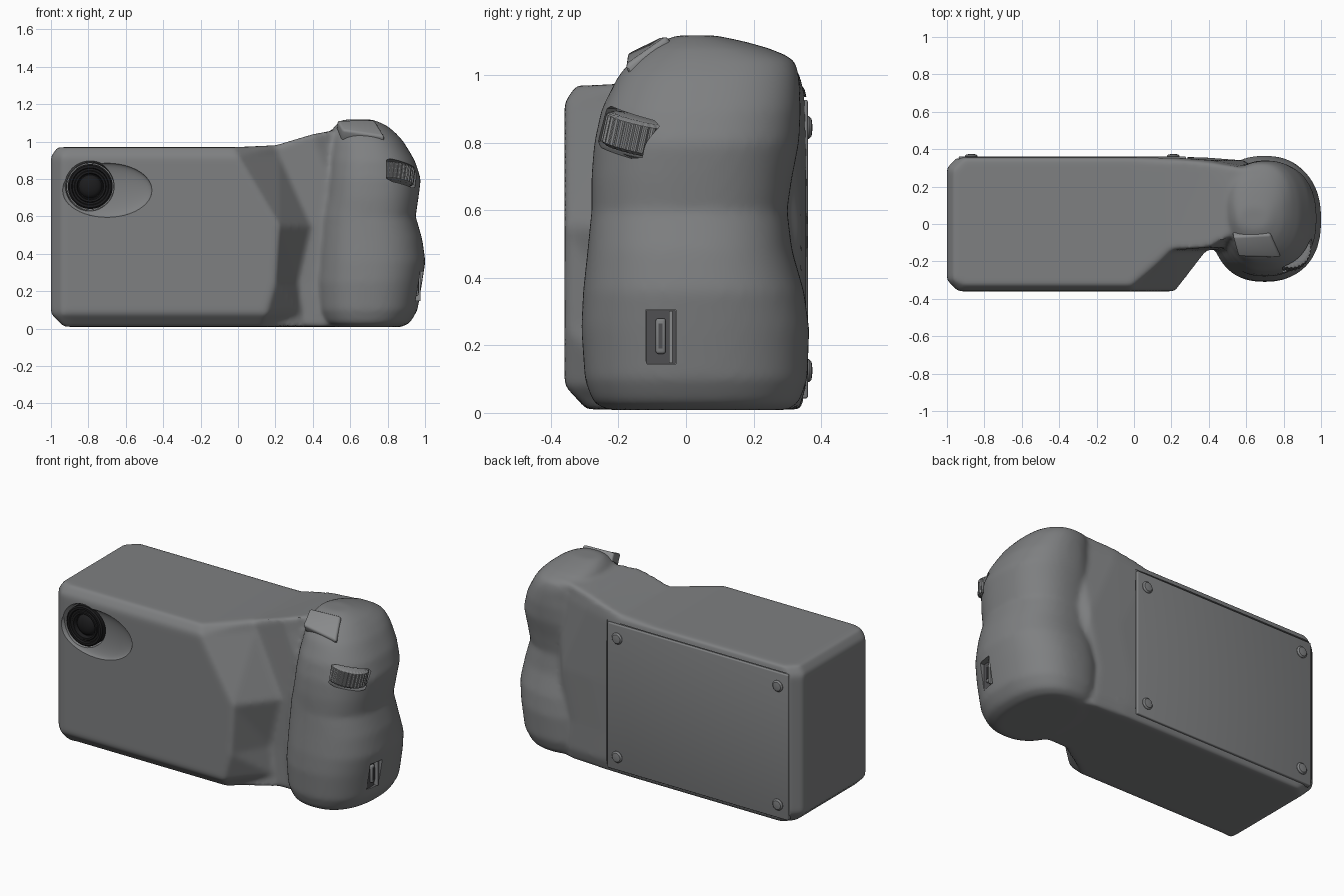
import bpy, bmesh, math
from mathutils import Vector, Matrix

old = bpy.data.objects.get("Cube")
if old:
    bpy.data.objects.remove(old)


def material(name, r, g, b):
    m = bpy.data.materials.new(name)
    m.use_nodes = True
    m.diffuse_color = (r, g, b, 1)
    m.node_tree.nodes["Principled BSDF"].inputs["Base Color"].default_value = (r, g, b, 1)
    return m


GREY = material("body grey", .21, .215, .22)
LIGHT = material("button grey", .25, .255, .26)
DARK = material("port dark grey", .08, .08, .085)
BLACK = material("lens black", .012, .012, .013)


def finish(bm, name, mat, angle=35, bevel=0):
    bmesh.ops.recalc_face_normals(bm, faces=bm.faces)
    if bevel:
        bmesh.ops.bevel(bm, geom=bm.edges[:], offset=bevel, segments=3,
                        profile=.5, affect='EDGES')
    me = bpy.data.meshes.new(name)
    bm.to_mesh(me)
    bm.free()
    shade(me, angle)
    ob = bpy.data.objects.new(name, me)
    bpy.context.scene.collection.objects.link(ob)
    if mat:
        me.materials.append(mat)
    return ob


def shade(me, angle):
    me.polygons.foreach_set("use_smooth", [True] * len(me.polygons))
    me.set_sharp_from_angle(angle=math.radians(angle))


def box(name, lo, hi, mat, bevel=0):
    bm = bmesh.new()
    bmesh.ops.create_cube(bm, size=1)
    lo, hi = Vector(lo), Vector(hi)
    for v in bm.verts:
        v.co = (lo + hi) / 2 + v.co * (hi - lo)
    return finish(bm, name, mat, bevel=bevel)


def axes(centre, x, z):
    """Frame with local x and z along the given directions."""
    z = Vector(z).normalized()
    x = Vector(x)
    x = (x - z * x.dot(z)).normalized()
    m = Matrix((x, z.cross(x), z)).transposed().to_4x4()
    m.translation = centre
    return m


def turned(name, profile, frame, mat, sides=48, ribs=0):
    """Closed turned solid; profile holds (radius, height) from low to high."""
    bm = bmesh.new()
    rings = []
    for r, h in profile:
        ring = []
        for i in range(sides):
            a = math.tau * i / sides
            rr = r - (ribs if i % 4 > 1 else 0)
            ring.append(bm.verts.new(frame @ Vector((rr * math.cos(a), rr * math.sin(a), h))))
        rings.append(ring)
    loft(bm, rings)
    bm.faces.new(rings[0])
    bm.faces.new(rings[-1])
    return finish(bm, name, mat)


def loft(bm, rings):
    for a, b in zip(rings, rings[1:]):
        for i in range(len(a)):
            j = (i + 1) % len(a)
            bm.faces.new((a[i], a[j], b[j], b[i]))


def mix(table, z):
    """Row of a table keyed on its first value, blended softly."""
    for a, b in zip(table, table[1:]):
        if z <= b[0]:
            t = (z - a[0]) / (b[0] - a[0])
            return [p + (q - p) * t for p, q in zip(a, b)]
    return list(table[-1])


# Main case with a slanted finger valley and a neck running into the grip
bm = bmesh.new()
LEVELS = [(.01, .07, .13, .36), (.08, 0, .15, .34), (.25, 0, .2, .32), (.55, 0, .22, .39),
          (.92, 0, 0, .22), (.97, .035, -.02, .2)]   # height, inset, bend x, valley x
rings = []
for k, (z, inset, xa, xv) in enumerate(LEVELS):
    front = [(-1 + inset, -.30), (-.94 + inset, -.36 + inset), (xa, -.36 + inset),
             (xv, -.14), (xv + .2, -.125), (.64, 0)]
    back_y = [.30, .36, .36, .355, .34, .30]
    back = [(p[0], y - inset * .3) for p, y in zip(front, back_y)]
    lift = [0, 0, 0, .01, .07, .115]
    gain = {4: .6, 5: 1}.get(k, 0)
    ring = [bm.verts.new((x, y, z + l * gain)) for (x, y), l in zip(front, lift)]
    ring += [bm.verts.new((x, y, z + l * gain * .85)) for (x, y), l in zip(back[::-1], lift[::-1])]
    rings.append(ring)
loft(bm, rings)
for ring in (rings[0], rings[-1]):
    for i in range(5):
        bm.faces.new((ring[i], ring[i + 1], ring[10 - i], ring[11 - i]))
bmesh.ops.triangulate(bm, faces=bm.faces[:])
body = finish(bm, "body_and_grip", GREY)

# Contoured hand grip: height, right x, front y, back y, left x
GRIP = [(.008, .87, -.23, .30, .50), (.03, .92, -.275, .335, .45), (.10, .96, -.30, .36, .42),
        (.25, .985, -.31, .365, .41), (.36, 1.002, -.305, .35, .42), (.48, .985, -.292, .315, .43),
        (.60, .95, -.28, .30, .44), (.70, .965, -.28, .315, .46), (.80, .978, -.272, .335, .47),
        (.90, .945, -.25, .34, .48), (1.0, .885, -.20, .335, .49), (1.05, .84, -.155, .32, .50),
        (1.09, .79, -.10, .22, .52), (1.118, .72, -.03, .09, .56)]
bm = bmesh.new()
bm.from_mesh(body.data)
rings = []
for k in range(61):
    z, xr, yf, yb, xl = mix(GRIP, .008 + 1.11 * k / 60)
    cx, cy, ry = min(.7, (xl + xr) / 2), (yf + yb) / 2, (yb - yf) / 2
    ring = []
    for i in range(64):
        c, s = math.cos(math.tau * i / 64), math.sin(math.tau * i / 64)
        x = math.copysign(abs(c) ** .85, c) * ((xr - cx) if c > 0 else (cx - xl))
        ring.append(bm.verts.new((cx + x, cy + math.copysign(abs(s) ** .85, s) * ry, z)))
    rings.append(ring)
loft(bm, rings)
bm.faces.new(rings[0])
bm.faces.new(rings[-1])
bmesh.ops.recalc_face_normals(bm, faces=bm.faces)
bm.to_mesh(body.data)
bm.free()

# Fuse both volumes and soften the edges
rm = body.modifiers.new("fuse", 'REMESH')
rm.mode = 'VOXEL'
rm.voxel_size = .014
sm = body.modifiers.new("soften", 'SMOOTH')
sm.factor = .5
sm.iterations = 8

# Recess cutters
lens_frame = axes((-.79, 0, .76), (1, 0, 0), (0, -1, 0))
wheel_out = Vector((.78, -.62, .08)).normalized()
wheel_axis = Vector((.12, .22, 1))
wheel_frame = axes(Vector((.895, -.185, .83)) - wheel_out * .08, wheel_out, wheel_axis)
cutters = [
    turned("lens_pocket_cutter", [(.125, .26), (.128, .33), (.15, .40)], lens_frame, None),
    turned("wheel_pocket_cutter", [(.105, -.062), (.122, -.05), (.122, .05), (.105, .062)],
           wheel_frame, None),
    box("port_cutter", (.945, -.12, .145), (1.1, -.03, .305), None),
    box("panel_cutter", (-.945, .347, .035), (.285, .5, .935), None),
]
bm = bmesh.new()
bmesh.ops.create_uvsphere(bm, u_segments=48, v_segments=24, radius=1,
                          matrix=Matrix.Translation((-.7, -.36, .74)) @ Matrix.Diagonal((.24, .035, .145, 1)))
cutters.append(finish(bm, "lens_dish_cutter", None))
for c in cutters:
    c.hide_render = True
    b = body.modifiers.new(c.name, 'BOOLEAN')
    b.operation = 'DIFFERENCE'
    b.solver = 'EXACT'
    b.object = c
dg = bpy.context.evaluated_depsgraph_get()
mesh = bpy.data.meshes.new_from_object(body.evaluated_get(dg))
body.modifiers.clear()
body.data = mesh
shade(mesh, 40)
if not mesh.materials:
    mesh.materials.append(GREY)
for c in cutters:
    bpy.data.objects.remove(c)

# Lens: stepped barrel and domed glass
turned("lens_barrel", [(.12, .25), (.12, .345), (.112, .352), (.1, .352), (.096, .342), (.086, .342),
                       (.082, .348), (.072, .348), (.066, .325)], lens_frame, BLACK)
turned("lens_glass", [(.064, .32), (.058, .334), (.044, .344), (.024, .35), (.006, .352)],
       lens_frame, BLACK, 32)

# Ribbed thumb wheel in the grip
turned("control_wheel", [(.095, -.05), (.112, -.04), (.112, .04), (.095, .05)],
       wheel_frame, LIGHT, 128, .005)

# Shutter button: rounded sloping wedge
bm = bmesh.new()
corners = [Vector(p) for p in ((.53, -.065, 1.112), (.73, -.055, 1.115), (.785, -.18, 1.025), (.56, -.175, 1.06))]
up = (corners[1] - corners[3]).cross(corners[0] - corners[2]).normalized()
up = up if up.z > 0 else -up
top = [bm.verts.new(p + up * .004) for p in corners]
low = [bm.verts.new(p - up * .07) for p in corners]
loft(bm, [low, top])
bm.faces.new(low)
bm.faces.new(top)
finish(bm, "shutter_button", LIGHT, bevel=.014)

# Connector port: lining, rail and socket
box("port_lining", (.93, -.119, .146), (.95, -.031, .304), DARK)
box("port_rail", (.94, -.05, .148), (.975, -.04, .302), LIGHT)
box("port_socket", (.94, -.09, .175), (.965, -.06, .28), GREY, .008)
box("port_slot", (.96, -.081, .19), (.968, -.069, .265), DARK)

# Back panel with four corner screws
box("back_panel", (-.937, .33, .043), (.277, .361, .927), GREY, .006)
for x in (-.87, .21):
    for z in (.125, .845):
        turned("panel_screw", [(.034, .35), (.034, .364), (.026, .372), (.01, .374)],
               axes((x, 0, z), (1, 0, 0), (0, 1, 0)), GREY, 24)
